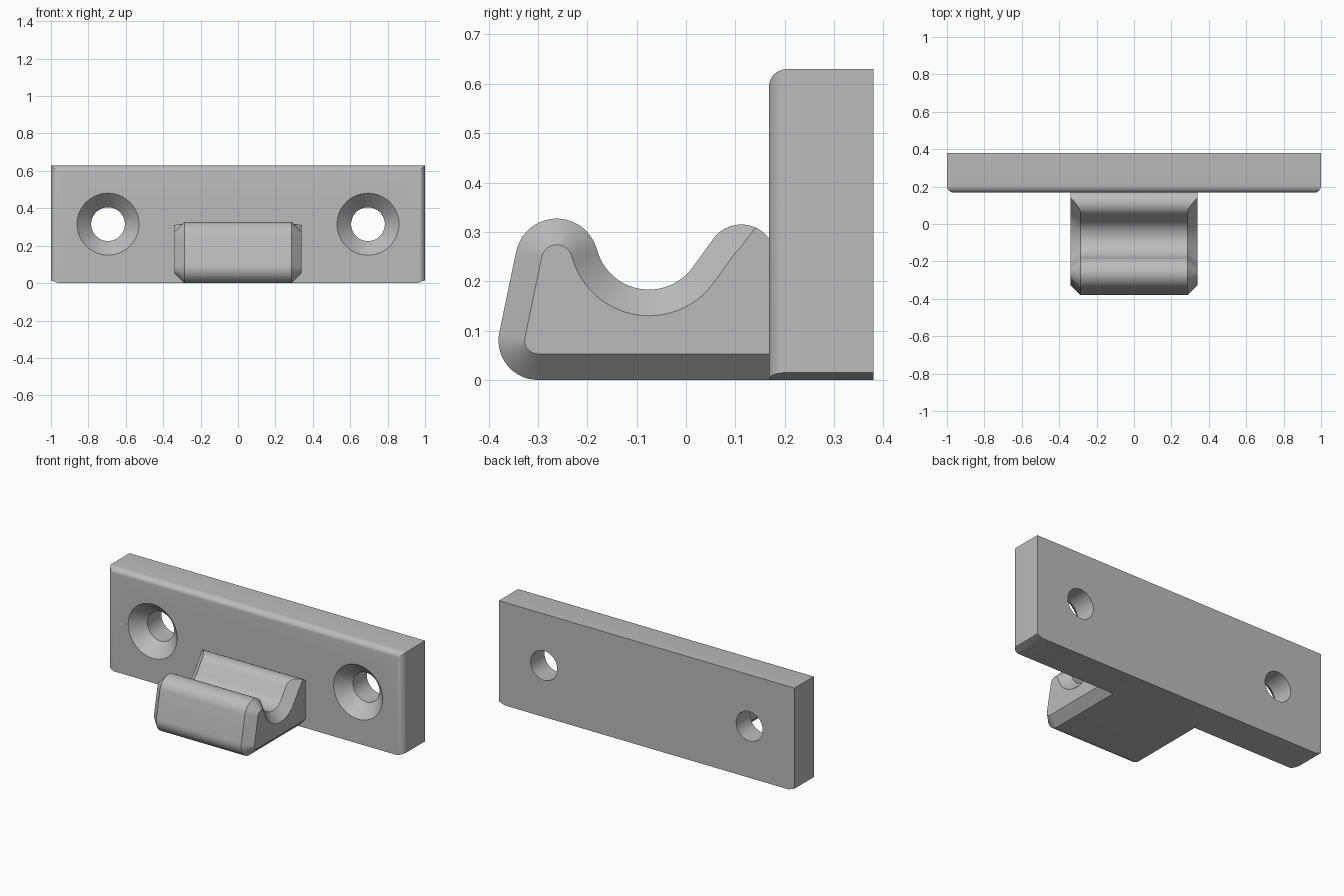
import bpy, bmesh
from math import sin, cos, radians, pi
from mathutils import Vector

cube = bpy.data.objects.get("Cube")
if cube:
    bpy.data.objects.remove(cube, do_unlink=True)

grey = bpy.data.materials.new("plain_grey")
grey.use_nodes = True
grey.diffuse_color = (0.5, 0.5, 0.5, 1)
grey.node_tree.nodes["Principled BSDF"].inputs["Base Color"].default_value = grey.diffuse_color


def make_object(name, bm):
    bmesh.ops.recalc_face_normals(bm, faces=bm.faces)
    mesh = bpy.data.meshes.new(name)
    bm.to_mesh(mesh)
    bm.free()
    mesh.materials.append(grey)
    obj = bpy.data.objects.new(name, mesh)
    bpy.context.collection.objects.link(obj)
    return obj


def select_only(obj):
    bpy.ops.object.select_all(action='DESELECT')
    obj.select_set(True)
    bpy.context.view_layer.objects.active = obj


def bridge(bm, ring_a, ring_b):
    n = len(ring_a)
    for i in range(n):
        j = (i + 1) % n
        bm.faces.new((ring_a[i], ring_a[j], ring_b[j], ring_b[i]))


# Mounting plate: extruded outline with rounded front edges
FRONT, BACK, TOP = 0.168, 0.38, 0.63
outline = [(-1, 0.015), (-0.96, 0), (0.96, 0), (1, 0.015), (1, TOP), (-1, TOP)]
bm = bmesh.new()
front = [bm.verts.new((x, FRONT, z)) for x, z in outline]
back = [bm.verts.new((x, BACK, z)) for x, z in outline]
bm.faces.new(front)
bm.faces.new(back)
bridge(bm, front, back)
rounded = [e for e in bm.edges if all(v in front for v in e.verts)
           and max(v.co.z for v in e.verts) > 0.1]
bmesh.ops.bevel(bm, geom=rounded, offset=0.036, segments=6, profile=0.5, affect='EDGES')
plate = make_object("mounting_plate", bm)

# Countersunk screw holes
for side in (-1, 1):
    bm = bmesh.new()
    rings = []
    for y, r in ((FRONT - 0.02, 0.185), (FRONT + 0.078, 0.09), (BACK + 0.05, 0.09)):
        rings.append([bm.verts.new((side * 0.695 + r * cos(a * pi / 32), y,
                                    0.315 + r * sin(a * pi / 32))) for a in range(64)])
    bridge(bm, rings[0], rings[1])
    bridge(bm, rings[1], rings[2])
    bm.faces.new(rings[0])
    bm.faces.new(rings[2])
    cutter = make_object("hole_cutter", bm)
    cutter.hide_render = True
    cut = plate.modifiers.new("hole", 'BOOLEAN')
    cut.object = cutter
    cut.operation = 'DIFFERENCE'
    cut.solver = 'EXACT'
    select_only(plate)
    bpy.ops.object.modifier_apply(modifier=cut.name)
    bpy.data.objects.remove(cutter, do_unlink=True)

# Catch: hooked side profile of (point, outward normal, chamfer size)
HALF, CHAMFER, SLOPE = 0.34, 0.053, radians(143)
profile = []


def arc(cy, cz, r, start, end, steps, sign=1):
    for i in range(steps + 1):
        a = radians(start + (end - start) * i / steps)
        d = Vector((cos(a), sin(a)))
        profile.append((Vector((cy, cz)) + d * r, d * sign, CHAMFER))


profile.append((Vector((0.2, 0)), Vector((0, -1)), CHAMFER))
arc(-0.3, 0.08, 0.08, 270, 168, 14)               # lower front corner
arc(-0.262, 0.243, 0.084, 168, 14.7, 20)          # hook tip
arc(-0.075, 0.292, 0.109, 194.7, 323, 24, -1)     # valley
del profile[-26]                                  # shared tangent point

# Rear hump, where the chamfer of the slope runs out
slope_normal = Vector((cos(SLOPE), sin(SLOPE)))
slope_foot = profile[-1][0] - slope_normal * CHAMFER
hump_start = len(profile)
arc(0.112, 0.245, 0.07, 143, 31, 18)
profile.append((Vector((0.2, 0.281)), slope_normal, 0))
for i in range(hump_start, len(profile)):
    p = profile[i][0]
    profile[i] = (p, slope_normal, max(0, min(CHAMFER, (p - slope_foot).dot(slope_normal))))

bm = bmesh.new()
edges, caps = {}, {}
for s in (-1, 1):
    edges[s] = [bm.verts.new((s * (HALF - d), p.x, p.y)) for p, n, d in profile]
    caps[s] = [bm.verts.new((s * HALF, *(p - n * d))) for p, n, d in profile]
    bridge(bm, edges[s], caps[s])
    bm.faces.new(caps[s])
bridge(bm, edges[-1], edges[1])
bmesh.ops.remove_doubles(bm, verts=bm.verts, dist=0.0002)
catch = make_object("hooked_catch", bm)

for obj in (plate, catch):
    select_only(obj)
    bpy.ops.object.shade_smooth_by_angle(angle=radians(30))
